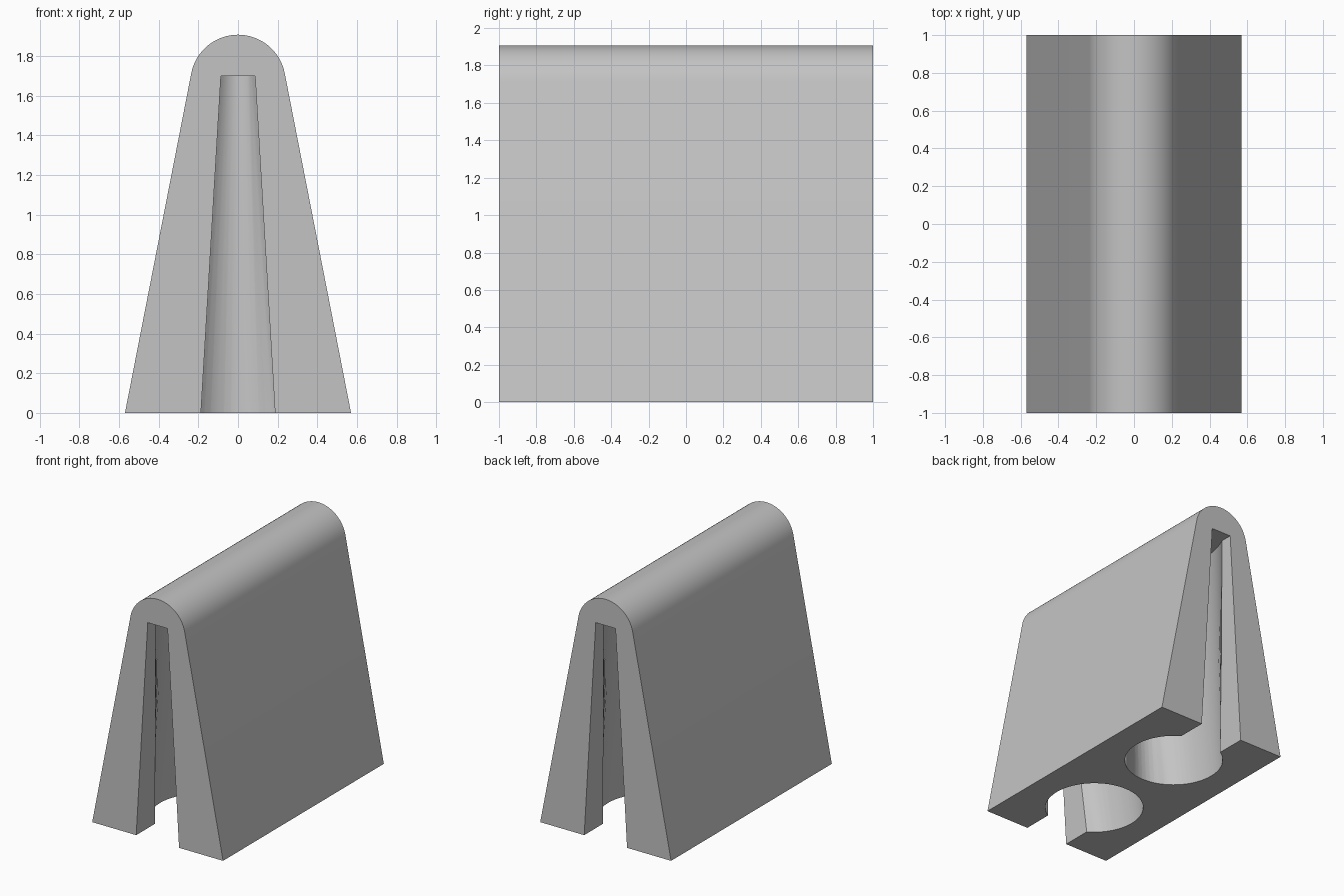
import bpy, bmesh, math

cube = bpy.data.objects.get("Cube")
if cube:
    bpy.data.objects.remove(cube)

grey = bpy.data.materials.new("plain_grey")
grey.use_nodes = True
colour = (0.55, 0.55, 0.55, 1)
grey.diffuse_color = colour
grey.node_tree.nodes["Principled BSDF"].inputs["Base Color"].default_value = colour


def loft(name, ring_a, ring_b):
    """Closed solid between two rings with the same number of points."""
    bm = bmesh.new()
    a = [bm.verts.new(p) for p in ring_a]
    b = [bm.verts.new(p) for p in ring_b]
    bm.faces.new(a)
    bm.faces.new(b)
    for i in range(len(a)):
        j = (i + 1) % len(a)
        bm.faces.new((a[i], a[j], b[j], b[i]))
    bmesh.ops.recalc_face_normals(bm, faces=bm.faces)
    mesh = bpy.data.meshes.new(name)
    bm.to_mesh(mesh)
    bm.free()
    mesh.materials.append(grey)
    obj = bpy.data.objects.new(name, mesh)
    bpy.context.collection.objects.link(obj)
    return obj


def ellipse(cy, z, rx, ry, n=64):
    angles = [2 * math.pi * i / n for i in range(n)]
    return [(rx * math.cos(t), cy + ry * math.sin(t), z) for t in angles]


# Tapered body with a rounded ridge
radius, ridge_z, tilt, steps = 0.24, 1.667, 0.193, 32
profile = [(-0.57, 0), (0.57, 0)]
for i in range(steps + 1):
    t = tilt + (math.pi - 2 * tilt) * i / steps
    profile.append((radius * math.cos(t), ridge_z + radius * math.sin(t)))
body = loft("tapered_body", [(x, -1, z) for x, z in profile],
            [(x, 1, z) for x, z in profile])

# Pockets flatten from round at the base to narrow at the top; slots open them to the ends
ceiling, below = 1.7, -0.02
cutters = []
for side, end in ((-1, "front"), (1, "back")):
    cutters.append(loft(end + "_pocket_cutter",
                        ellipse(side * 0.455, below, 0.362, 0.36),
                        ellipse(side * 0.5, ceiling, 0.16, 0.48)))
    slot = [(-0.188, below), (0.188, below), (0.086, ceiling), (-0.086, ceiling)]
    cutters.append(loft(end + "_slot_cutter",
                        [(x, side * 0.5, z) for x, z in slot],
                        [(x, side * 1.1, z) for x, z in slot]))

bpy.context.view_layer.objects.active = body
for cutter in cutters:
    cutter.hide_render = True
    mod = body.modifiers.new(cutter.name, "BOOLEAN")
    mod.operation = "DIFFERENCE"
    mod.solver = "EXACT"
    mod.object = cutter
    bpy.ops.object.modifier_apply(modifier=mod.name)
for cutter in cutters:
    bpy.data.objects.remove(cutter)

bpy.ops.object.select_all(action="DESELECT")
body.select_set(True)
bpy.ops.object.shade_smooth_by_angle(angle=math.radians(30))
